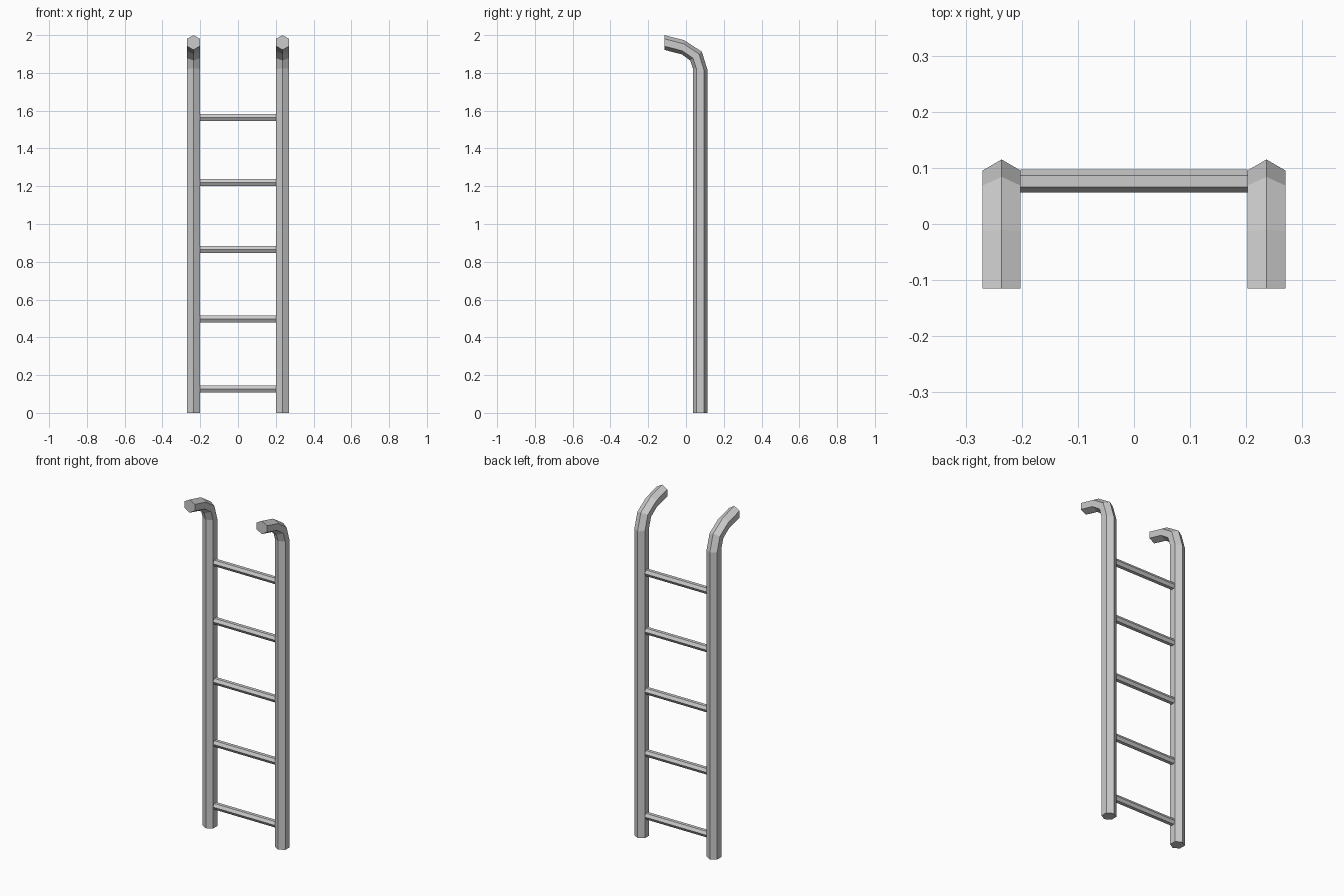
import bpy, bmesh
from math import sin, cos, pi
from mathutils import Vector

if "Cube" in bpy.data.objects:
    bpy.data.objects.remove(bpy.data.objects["Cube"])

RAIL_X = 0.236
RAIL_HALF_W = 0.034


def make_object(name, rings):
    """Skin closed rings of points into a capped flat-shaded tube."""
    bm = bmesh.new()
    loops = [[bm.verts.new(p) for p in ring] for ring in rings]
    n = len(loops[0])
    for a, b in zip(loops, loops[1:]):
        for i in range(n):
            j = (i + 1) % n
            bm.faces.new((a[i], a[j], b[j], b[i]))
    bm.faces.new(loops[0])
    bm.faces.new(loops[-1])
    bmesh.ops.recalc_face_normals(bm, faces=bm.faces)
    mesh = bpy.data.meshes.new(name)
    bm.to_mesh(mesh)
    bm.free()
    obj = bpy.data.objects.new(name, mesh)
    bpy.context.collection.objects.link(obj)
    return obj


def rail_ring(x, outer, inner):
    """Hexagon spanning from the outer to the inner (y, z) point."""
    o, i = Vector((x, *outer)), Vector((x, *inner))
    centre, arm = (o + i) / 2, (o - i) / 2
    side = Vector((RAIL_HALF_W / sin(pi / 3), 0, 0))
    return [centre + arm * cos(k * pi / 3) + side * sin(k * pi / 3) for k in range(6)]


# Side rails with forward-curving tops: (outer, inner) points along the bend
bend = [
    ((0.115, 0.0), (0.036, 0.0)),
    ((0.115, 1.812), (0.036, 1.824)),
    ((0.084, 1.912), (0.022, 1.866)),
    ((-0.01, 1.973), (-0.022, 1.898)),
    ((-0.115, 2.0), (-0.115, 1.922)),
]
for name, x in (("left_rail", -RAIL_X), ("right_rail", RAIL_X)):
    make_object(name, [rail_ring(x, o, i) for o, i in bend])

# Hexagonal rungs with flat tops
R = 0.0205
end = RAIL_X - RAIL_HALF_W
for k, z in enumerate((0.126, 0.497, 0.865, 1.22, 1.564)):
    make_object(f"rung_{k + 1}", [
        [(x, 0.0765 + R * cos(a * pi / 3), z + R * sin(a * pi / 3)) for a in range(6)]
        for x in (-end, end)])
